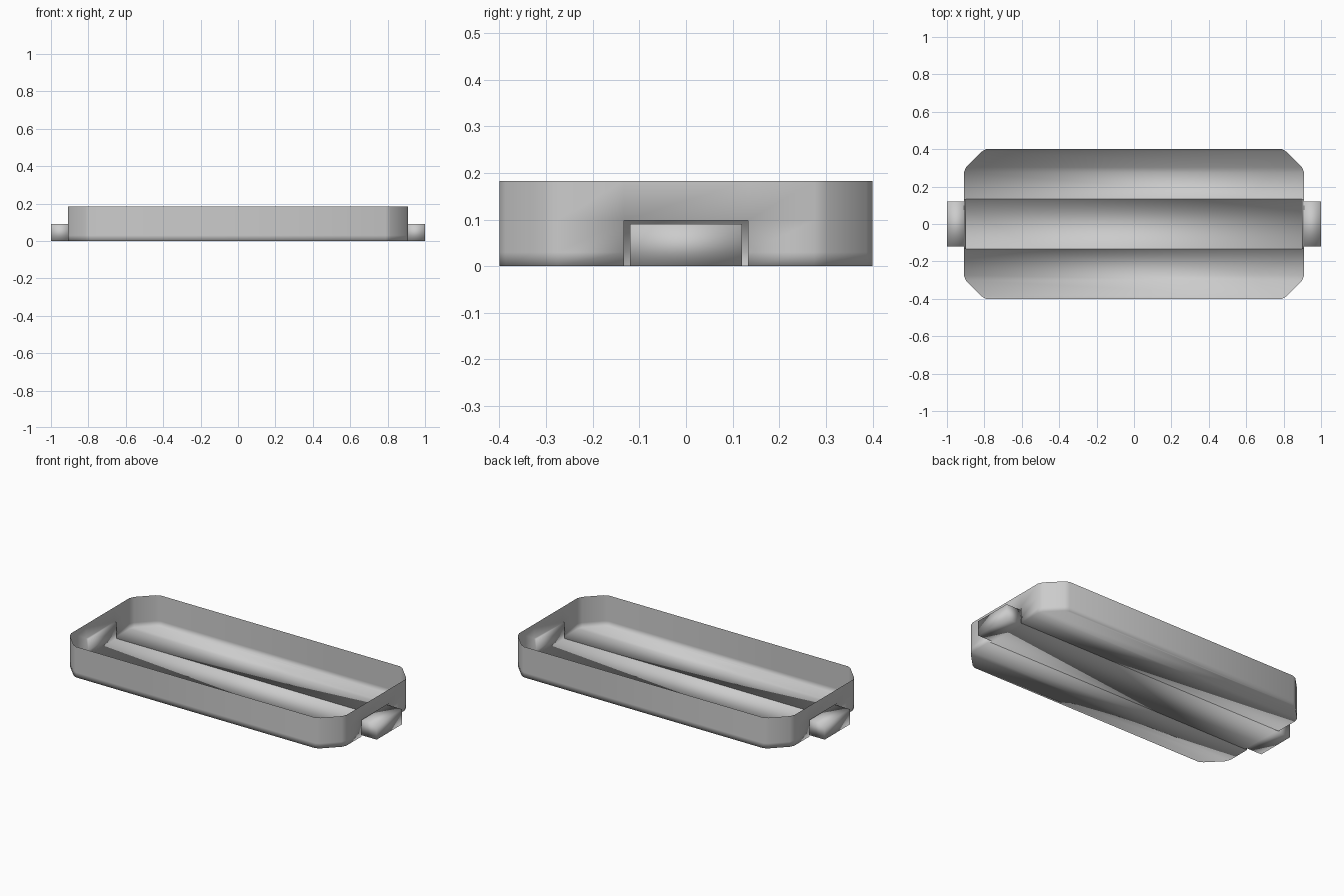
import bpy, bmesh

if "Cube" in bpy.data.objects:
    bpy.data.objects.remove(bpy.data.objects["Cube"])

HX, HY = 0.91, 0.40              # half size of the tray
PX, PY, PZ = 0.897, 0.133, 0.098  # shallow end recess: back x, half width, top
SEAM, RIM = 0.03, 0.183


def outline(recess):
    # One quarter corner, softly eased at both ends of the chamfer
    quarter = [(HX, PY), (HX, 0.275), (0.898, 0.303), (0.815, 0.387), (0.79, HY)]
    if recess:
        quarter = [(PX, PY)] + quarter
    half = quarter + [(-x, y) for x, y in reversed(quarter)]
    return half + [(-x, -y) for x, y in half]


def finish(name, bm):
    bmesh.ops.remove_doubles(bm, verts=bm.verts, dist=0.0001)
    bmesh.ops.recalc_face_normals(bm, faces=bm.faces)
    mesh = bpy.data.meshes.new(name)
    bm.to_mesh(mesh)
    bm.free()
    for p in mesh.polygons:
        p.use_smooth = True
    obj = bpy.data.objects.new(name, mesh)
    bpy.context.collection.objects.link(obj)
    return obj


def ring(bm, pts, z):
    return [bm.verts.new((x, y, z)) for x, y in pts]


def skin(bm, a, b):
    n = len(a)
    for i in range(n):
        j = (i + 1) % n
        bm.faces.new((a[i], a[j], b[j], b[i]))


# Thin floor pan with a short raised edge
bm = bmesh.new()
low, high = ring(bm, outline(True), 0), ring(bm, outline(True), SEAM)
skin(bm, low, high)
h = len(low) // 2
for side in (low[:h], low[h:]):          # mirrored strips across the floor
    for i in range(1, h // 2 - 1):
        bm.faces.new((side[i], side[i + 1], side[h - 2 - i], side[h - 1 - i]))
# middle strip between the two recesses
bm.faces.new((low[0], low[1], low[h - 2], low[h - 1]))
bm.faces.new((low[h], low[h + 1], low[-2], low[-1]))
bm.faces.new((low[0], low[h - 1], low[h], low[-1]))
finish("floor_pan", bm)

# Thin wall: recessed below the recess ceiling, full outline above
bm = bmesh.new()
skin(bm, ring(bm, outline(True), SEAM), ring(bm, outline(True), PZ))
skin(bm, ring(bm, outline(False), PZ), ring(bm, outline(False), RIM))
for s in (1, -1):
    ceiling = [(s * PX, -PY), (s * HX, -PY), (s * HX, PY), (s * PX, PY)]
    bm.faces.new(ring(bm, ceiling, PZ))
finish("tray_wall", bm)

# End tabs sitting in the recesses
for s, side in ((1, "right"), (-1, "left")):
    bm = bmesh.new()
    tab = [(s * PX, -0.12), (s * 1.0, -0.12), (s * 1.0, 0.12), (s * PX, 0.12)]
    low, high = ring(bm, tab, 0), ring(bm, tab, 0.09)
    skin(bm, low, high)
    bm.faces.new(low)
    bm.faces.new(high)
    finish(side + "_end_tab", bm)
